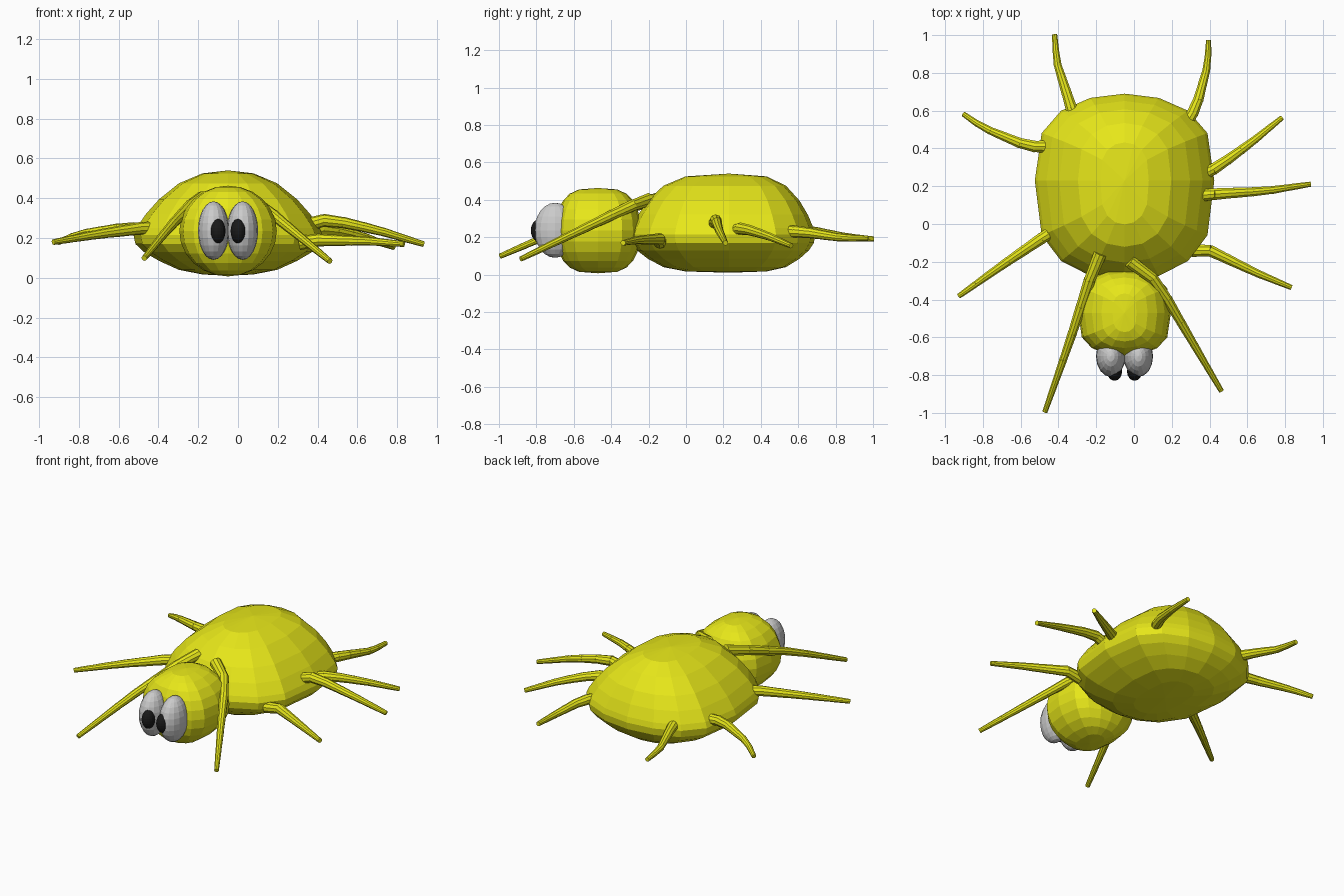
import bpy, bmesh, math
from mathutils import Vector

if "Cube" in bpy.data.objects:
    bpy.data.objects.remove(bpy.data.objects["Cube"])


def material(name, color):
    m = bpy.data.materials.new(name)
    m.diffuse_color = color
    m.use_nodes = True
    m.node_tree.nodes["Principled BSDF"].inputs["Base Color"].default_value = m.diffuse_color
    return m


YELLOW = material("yellow", (0.8, 0.8, 0.01, 1))
BLACK = material("black", (0.01, 0.01, 0.01, 1))


def finish(name, bm, mat=None):
    bmesh.ops.recalc_face_normals(bm, faces=bm.faces)
    me = bpy.data.meshes.new(name)
    bm.to_mesh(me)
    bm.free()
    ob = bpy.data.objects.new(name, me)
    bpy.context.collection.objects.link(ob)
    if mat:
        me.materials.append(mat)
    return ob


def blob(name, cx, cy, rx, front, back, levels, power, mat=None, n=16):
    """Stack of rounded rings; levels are (relative radius, z), poles at both ends."""
    bm = bmesh.new()
    top = bm.verts.new((cx, cy, levels[0][1]))
    bottom = bm.verts.new((cx, cy, levels[-1][1]))
    rings = []
    for r, z in levels[1:-1]:
        ring = []
        for i in range(n):
            a = 2 * math.pi * i / n
            s = r * math.sin(a)
            y = abs(s) ** power * (back if s > 0 else -front) if abs(s) > 1e-6 else 0
            ring.append(bm.verts.new((cx + rx * r * math.cos(a), cy + y, z)))
        rings.append(ring)
    for i in range(n):
        j = (i + 1) % n
        bm.faces.new((top, rings[0][i], rings[0][j]))
        bm.faces.new((bottom, rings[-1][j], rings[-1][i]))
        for a, b in zip(rings, rings[1:]):
            bm.faces.new((a[i], b[i], b[j], a[j]))
    return finish(name, bm, mat)


def round_levels(cz, rz, k=12):
    return [(math.sin(math.pi * i / k), cz + rz * math.cos(math.pi * i / k)) for i in range(k + 1)]


def leg(name, points, r0=0.036, r1=0.015, pieces=6, n=10):
    """Tapered leg of overlapping conical joints along a bent path."""
    pts = [Vector(p) for p in points]
    lens = [(b - a).length for a, b in zip(pts, pts[1:])]
    total = sum(lens)

    def at(t):
        d = t * total
        for a, b, l in zip(pts, pts[1:], lens):
            if d <= l + 1e-6:
                return a.lerp(b, d / l)
            d -= l
        return pts[-1]

    bm = bmesh.new()
    for k in range(pieces):
        a, b = at(k / pieces), at((k + 1) / pieces)
        d = b - a
        ra = r0 + (r1 - r0) * k / pieces
        rb = r0 + (r1 - r0) * (k + 1) / pieces
        mat = d.to_track_quat('Z', 'Y').to_matrix().to_4x4()
        mat.translation = (a + b) / 2
        bmesh.ops.create_cone(bm, cap_ends=True, segments=n, radius1=ra,
                              radius2=rb * 0.95, depth=d.length + 0.008, matrix=mat)
    return finish(name, bm, YELLOW)


# Abdomen: broad domed shell
blob("abdomen", -0.05, 0.23, 0.475, 0.53, 0.46,
     [(0, .54), (.27, .525), (.52, .475), (.73, .395), (.87, .32), (.97, .25), (1, .215),
      (.98, .17), (.89, .13), (.73, .085), (.52, .04), (.27, .017), (0, .01)], 0.63, YELLOW)

# Head
blob("head", -0.05, -0.47, 0.245, 0.23, 0.23, round_levels(0.235, 0.228), 0.6, YELLOW)

# Eyes and pupils
for side, s in (("left", -1), ("right", 1)):
    blob(side + "_eye", -0.05 + s * 0.073, -0.70, 0.078, 0.11, 0.11,
         round_levels(0.237, 0.147), 1)
    blob(side + "_pupil", -0.05 + s * 0.053, -0.78, 0.04, 0.05, 0.05,
         round_levels(0.235, 0.063), 1, BLACK)

# Legs
legs = {
    "front_left_leg": [(-.18, -.16, .40), (-.22, -.25, .38), (-.34, -.62, .26), (-.47, -.99, .10)],
    "front_right_leg": [(-.02, -.20, .40), (.06, -.25, .385), (.13, -.32, .355), (.46, -.88, .085)],
    "side_left_leg": [(-.40, -.02, .25), (-.48, -.07, .25), (-.70, -.22, .22), (-.925, -.38, .18)],
    "rear_side_left_leg": [(-.44, .41, .24), (-.56, .41, .25), (-.80, .51, .22), (-.90, .58, .18)],
    "back_left_leg": [(-.31, .54, .24), (-.34, .64, .235), (-.41, .86, .20), (-.42, 1.0, .19)],
    "back_right_leg": [(.27, .52, .23), (.33, .62, .23), (.39, .84, .195), (.395, .97, .195)],
    "rear_side_right_leg": [(.34, .25, .23), (.44, .30, .25), (.62, .43, .21), (.78, .56, .155)],
    "middle_right_leg": [(.33, .15, .26), (.45, .16, .295), (.70, .175, .24), (.93, .21, .17)],
    "side_right_leg": [(.31, -.14, .175), (.40, -.14, .19), (.65, -.26, .185), (.83, -.335, .17)],
}
for name, pts in legs.items():
    leg(name, pts)
